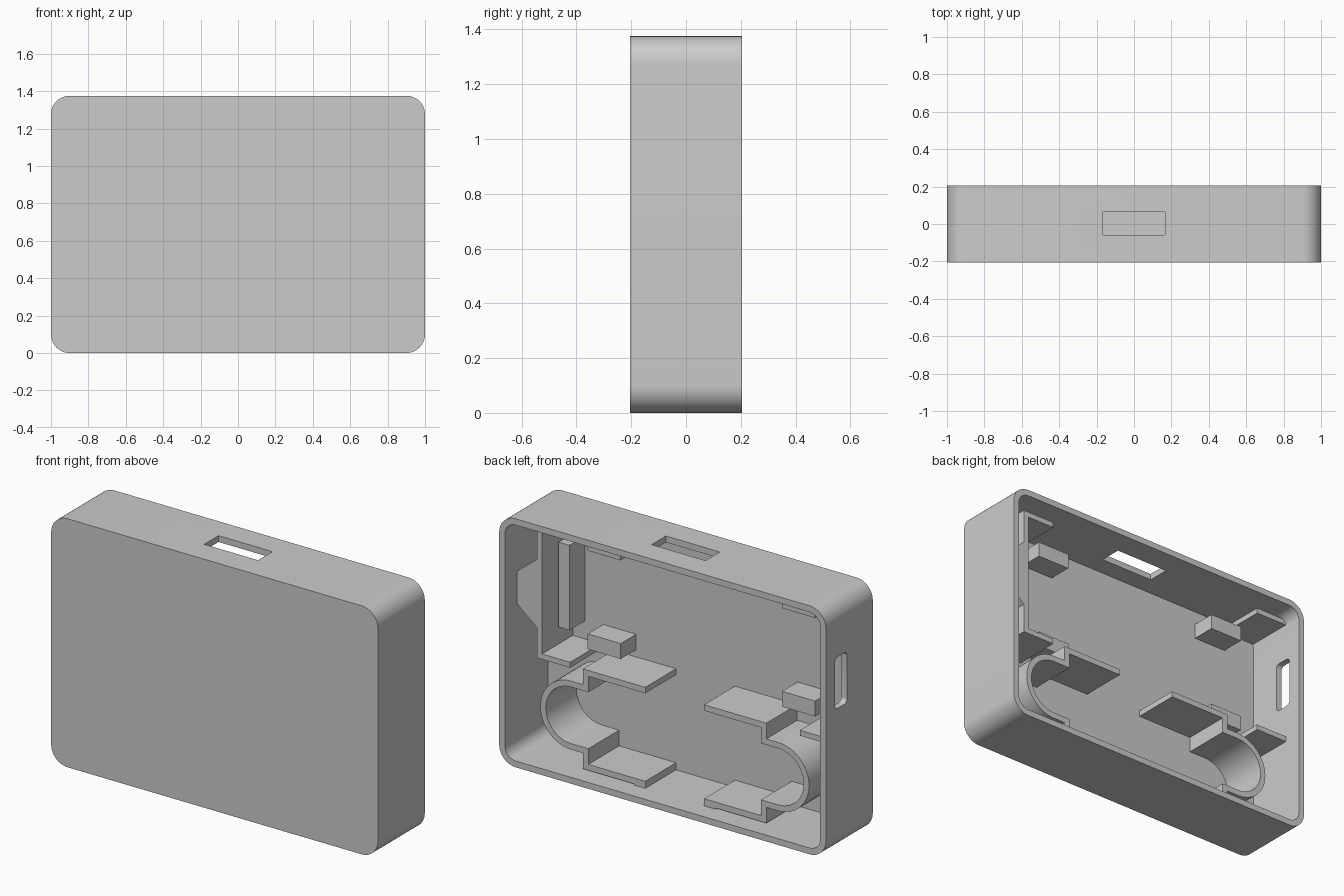
import bpy, bmesh
from math import sin, cos, pi
from mathutils import Vector

cube = bpy.data.objects.get("Cube")
if cube:
    bpy.data.objects.remove(cube)

grey = bpy.data.materials.new("plain_grey")
grey.use_nodes = True
grey.diffuse_color = (0.6, 0.6, 0.6, 1)
grey.node_tree.nodes["Principled BSDF"].inputs["Base Color"].default_value = (0.6, 0.6, 0.6, 1)

HEIGHT, HALF_DEPTH, WALL = 1.375, 0.205, 0.035
FLOOR = -HALF_DEPTH + WALL / 2      # parts sink slightly into the front panel
SHELF_Y = 0.099                     # back edge of the long ribs
BOX_Y = -0.035                      # back edge of the short blocks


def prism(name, outline, start, end, axis="y"):
    """Extrude a 2D outline along y (outline in x, z) or along x (outline in y, z)."""
    place = (lambda p, d: (p[0], d, p[1])) if axis == "y" else (lambda p, d: (d, p[0], p[1]))
    bm = bmesh.new()
    face = bm.faces.new([bm.verts.new(place(p, start)) for p in outline])
    extruded = bmesh.ops.extrude_face_region(bm, geom=[face])
    shift = Vector(place((0, 0), end - start))
    bmesh.ops.translate(bm, vec=shift,
                        verts=[v for v in extruded["geom"] if isinstance(v, bmesh.types.BMVert)])
    bmesh.ops.recalc_face_normals(bm, faces=bm.faces)
    mesh = bpy.data.meshes.new(name)
    bm.to_mesh(mesh)
    bm.free()
    mesh.materials.append(grey)
    obj = bpy.data.objects.new(name, mesh)
    bpy.context.collection.objects.link(obj)
    return obj


def rounded(a0, a1, b0, b1, r, steps=12):
    """Rounded rectangle outline."""
    corners = ((a1 - r, b1 - r), (a0 + r, b1 - r), (a0 + r, b0 + r), (a1 - r, b0 + r))
    return [(ca + r * cos((k + i / steps) * pi / 2), cb + r * sin((k + i / steps) * pi / 2))
            for k, (ca, cb) in enumerate(corners) for i in range(steps + 1)]


def box(name, x0, x1, z0, z1, y0, y1):
    return prism(name, [(x0, z0), (x1, z0), (x1, z1), (x0, z1)], y0, y1)


def ribbon(path, thick):
    """Outline of an even-thickness strip that follows a path, with mitred bends."""
    pts = [Vector(p) for p in path]
    left, right = [], []
    for i, p in enumerate(pts):
        before = (p - pts[i - 1]).normalized() if i else None
        after = (pts[i + 1] - p).normalized() if i < len(pts) - 1 else None
        before, after = before or after, after or before
        n0, n1 = Vector((-before.y, before.x)), Vector((-after.y, after.x))
        miter = (n0 + n1).normalized()
        miter *= thick / 2 / miter.dot(n0)
        left.append(p + miter)
        right.append(p - miter)
    return left + right[::-1]


def smooth(obj):
    bpy.ops.object.select_all(action="DESELECT")
    obj.select_set(True)
    bpy.context.view_layer.objects.active = obj
    bpy.ops.object.shade_smooth_by_angle(angle=pi / 6)


# Tray: rounded case, open at the back, with a top slot and a side slot
tray = prism("case_shell", rounded(-1, 1, 0, HEIGHT, 0.1), -HALF_DEPTH, HALF_DEPTH)
cutters = [
    prism("cavity_cutter", rounded(-1 + WALL, 1 - WALL, WALL, HEIGHT - WALL, 0.1 - WALL),
          -HALF_DEPTH + WALL, HALF_DEPTH + 0.1),
    box("top_slot_cutter", -0.165, 0.165, HEIGHT - 0.1, HEIGHT + 0.1, -0.06, 0.065),
    prism("side_slot_cutter", rounded(0.02, 0.127, 0.795, 1.08, 0.025, 5), -1.1, -0.9, "x"),
]
bpy.context.view_layer.objects.active = tray
for cutter in cutters:
    mod = tray.modifiers.new(cutter.name, "BOOLEAN")
    mod.operation, mod.solver, mod.object = "DIFFERENCE", "EXACT", cutter
    bpy.ops.object.modifier_apply(modifier=mod.name)
for cutter in cutters:
    bpy.data.objects.remove(cutter)
smooth(tray)

# Pair of keyhole-shaped clips with flat lips, and small feet under them
MID, LIP, RADIUS, ARC_X = 0.318, 0.26, 0.173, 0.633
for side, label in ((1, "left"), (-1, "right")):
    arc = [(ARC_X + RADIUS * sin(t * pi / 24), MID + RADIUS * cos(t * pi / 24)) for t in range(25)]
    path = [(0.18, MID + LIP), (0.545, MID + LIP), (0.545, MID + RADIUS)] + arc
    path += [(0.545, MID - RADIUS), (0.545, MID - LIP), (0.18, MID - LIP)]
    clip = prism(label + "_clip", ribbon([(side * x, z) for x, z in path], 0.033), FLOOR, SHELF_Y)
    smooth(clip)
    a, b = sorted((side * 0.18, side * 0.25))
    box(label + "_clip_foot", a, b, WALL - 0.01, 0.05, FLOOR, SHELF_Y)

# Left board bracket: C-shaped rib braced against the side wall
T = 0.03
prism("left_bracket", ribbon([(0.64, 1.305), (0.827, 1.305), (0.827, 0.595), (0.64, 0.595)], T),
      FLOOR, SHELF_Y)
prism("left_bracket_brace", [(0.835, 1.132), (0.975, 1.02), (0.975, 0.855), (0.835, 0.74)],
      FLOOR, SHELF_Y)
box("left_post", 0.737, 0.805, 0.71, 1.18, FLOOR, BOX_Y)

# Right board shelves, running into the side wall
for z, label in ((0.595, "lower"), (1.305, "upper")):
    box(label + "_right_shelf", -0.975, -0.766, z - T / 2, z + T / 2, FLOOR, SHELF_Y)

# Four blocks that carry the board
for x, side in ((0.424, "left"), (-0.766, "right")):
    for z, label in ((0.635, "lower"), (1.18, "upper")):
        box(label + "_" + side + "_support", x, x + 0.202, z, z + 0.085, FLOOR, BOX_Y)
